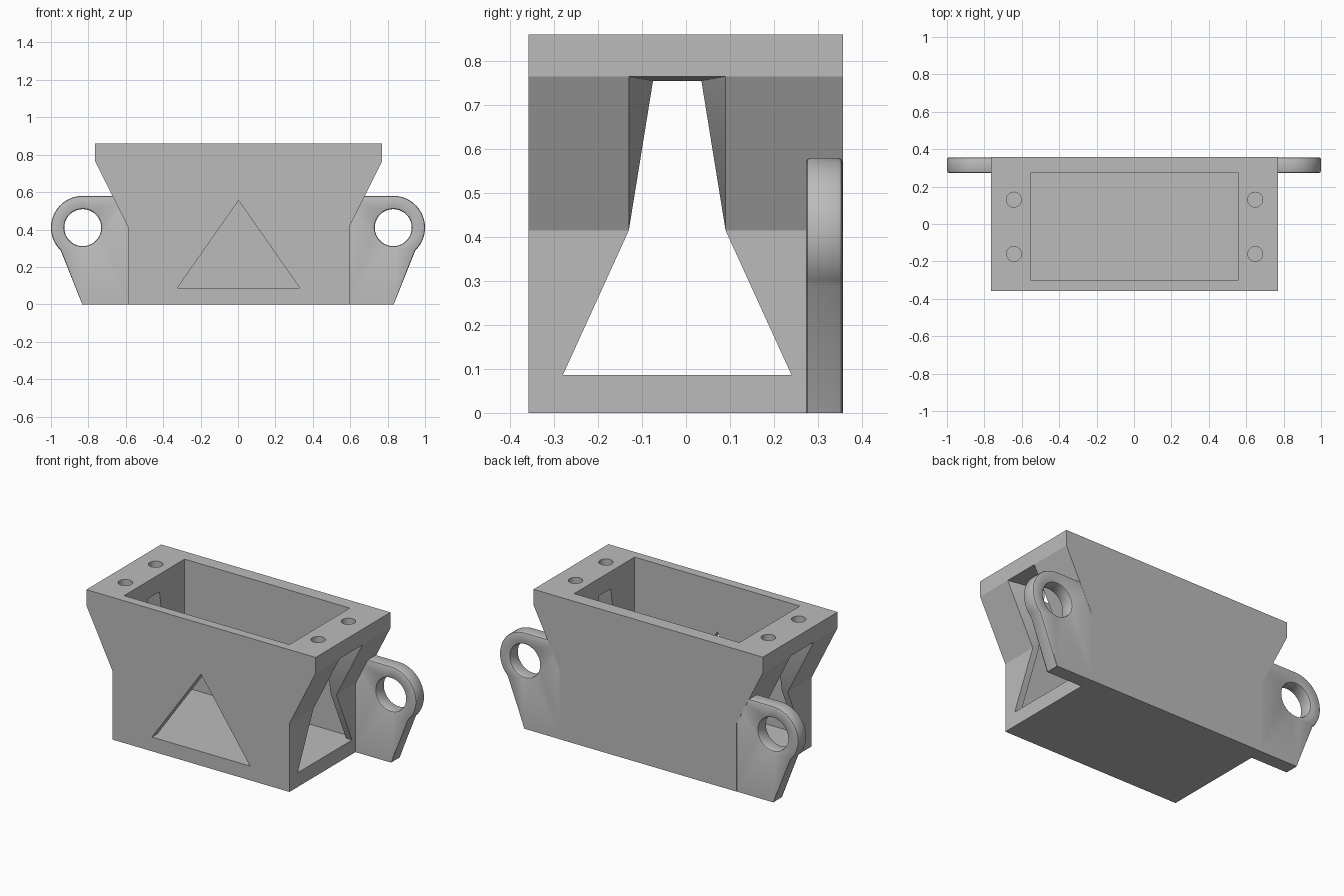
import bpy, bmesh, math

cube = bpy.data.objects.get("Cube")
if cube:
    bpy.data.objects.remove(cube, do_unlink=True)

mat = bpy.data.materials.new("plain grey")
mat.use_nodes = True
GREY = (0.5, 0.5, 0.5, 1)
mat.diffuse_color = GREY
mat.node_tree.nodes["Principled BSDF"].inputs["Base Color"].default_value = GREY

CX = 0.003            # body centre in x
FRONT, BACK = -0.358, 0.357
FLOOR, TOP = 0.086, 0.86


def finish(bm, name):
    bmesh.ops.recalc_face_normals(bm, faces=bm.faces)
    mesh = bpy.data.meshes.new(name)
    bm.to_mesh(mesh)
    bm.free()
    obj = bpy.data.objects.new(name, mesh)
    bpy.context.collection.objects.link(obj)
    mesh.materials.append(mat)
    return obj


def skin(bm, rings):
    """Join successive closed point rings with quads; return vertex rings."""
    vs = [[bm.verts.new(p) for p in ring] for ring in rings]
    n = len(vs[0])
    for a, b in zip(vs, vs[1:]):
        for i in range(n):
            j = (i + 1) % n
            bm.faces.new((a[i], a[j], b[j], b[i]))
    return vs


def loft(name, rings, triangulate=False):
    bm = bmesh.new()
    vs = skin(bm, rings)
    bm.faces.new(vs[0])
    bm.faces.new(vs[-1])
    if triangulate:
        bmesh.ops.triangulate(bm, faces=bm.faces[:])
    return finish(bm, name)


def prism_y(name, profile, y0, y1):
    return loft(name, [[(x, y, z) for x, z in profile] for y in (y0, y1)])


def circle(cx, cy, r, n):
    return [(cx + r * math.cos(math.tau * i / n), cy + r * math.sin(math.tau * i / n))
            for i in range(n)]


def select_only(obj):
    bpy.ops.object.select_all(action='DESELECT')
    obj.select_set(True)
    bpy.context.view_layer.objects.active = obj


def cut(obj, cutter):
    cutter.hide_render = True
    select_only(obj)
    mod = obj.modifiers.new("cut", 'BOOLEAN')
    mod.operation = 'DIFFERENCE'
    mod.solver = 'EXACT'
    mod.object = cutter
    bpy.ops.object.modifier_apply(modifier=mod.name)
    bpy.data.objects.remove(cutter, do_unlink=True)


# Body: box flaring out into a flange at the top
half = [(0.592, 0), (0.592, 0.415), (0.767, 0.765), (0.767, TOP)]
profile = [(CX + x, z) for x, z in half] + [(CX - x, z) for x, z in reversed(half)]
body = prism_y("body", profile, FRONT, BACK)

# Open cavity
cavity = [(CX - 0.553, FLOOR), (CX + 0.553, FLOOR), (CX + 0.553, 1), (CX - 0.553, 1)]
cut(body, prism_y("cavity_cutter", cavity, -0.303, 0.275))

# Triangular front window
window = [(CX - 0.328, FLOOR), (CX + 0.328, FLOOR), (CX, 0.555)]
cut(body, prism_y("window_cutter", window, -0.45, -0.2))


# Side windows: tapering opening that widens outward through the flared wall
def side_ring(side, xs, top_half, top_z):
    rows = list(zip(xs, (0.26, 0.11, top_half), (FLOOR, 0.415, top_z)))
    yc = -0.02
    return ([(CX + side * x, yc - h, z) for x, h, z in rows]
            + [(CX + side * x, yc + h, z) for x, h, z in reversed(rows)])


for side in (1, -1):
    rings = [side_ring(side, [0.5] * 3, 0.055, 0.755),
             side_ring(side, [0.553] * 3, 0.055, 0.755),
             side_ring(side, [0.592, 0.592, 0.767], 0.11, 0.765),
             side_ring(side, [0.85] * 3, 0.11, 0.765)]
    cut(body, loft("side_cutter", rings, triangulate=True))

# Screw holes in the flange
for side in (1, -1):
    for y in (0.13, -0.16):
        pts = circle(CX + side * 0.645, y, 0.04, 24)
        cut(body, loft("screw_cutter", [[(px, py, z) for px, py in pts] for z in (0.66, 1)]))


# Mounting ears with softened rims
EAR_X, EAR_Z, EAR_R = 0.83, 0.41, 0.17


def ear_outline(inset):
    r = EAR_R - inset
    arc = [math.radians(-46 + 136 * i / 20) for i in range(21)]
    return ([(0.575, 0), (0.833, 0)]
            + [(EAR_X + r * math.cos(a), EAR_Z + r * math.sin(a)) for a in arc]
            + [(0.575, EAR_Z + r)])


def make_ear(name, side):
    levels = [(0.273, 0.01), (0.276, 0.003), (0.283, 0), (0.346, 0), (0.353, 0.003), (0.356, 0.01)]
    bm = bmesh.new()
    outer = skin(bm, [[(side * x, y, z) for x, z in ear_outline(d)] for y, d in levels])
    inner = skin(bm, [[(side * x, y, z) for x, z in circle(EAR_X, EAR_Z, 0.099 + d, 36)]
                      for y, d in levels])
    for k in (0, -1):
        edges = [bm.edges.get((ring[i - 1], ring[i]))
                 for ring in (outer[k], inner[k]) for i in range(len(ring))]
        bmesh.ops.triangle_fill(bm, edges=edges, use_beauty=True)
    return finish(bm, name)


parts = [body, make_ear("left_ear", 1), make_ear("right_ear", -1)]
for part in parts:
    select_only(part)
    bpy.ops.object.shade_smooth_by_angle(angle=math.radians(20 if part is body else 35))
